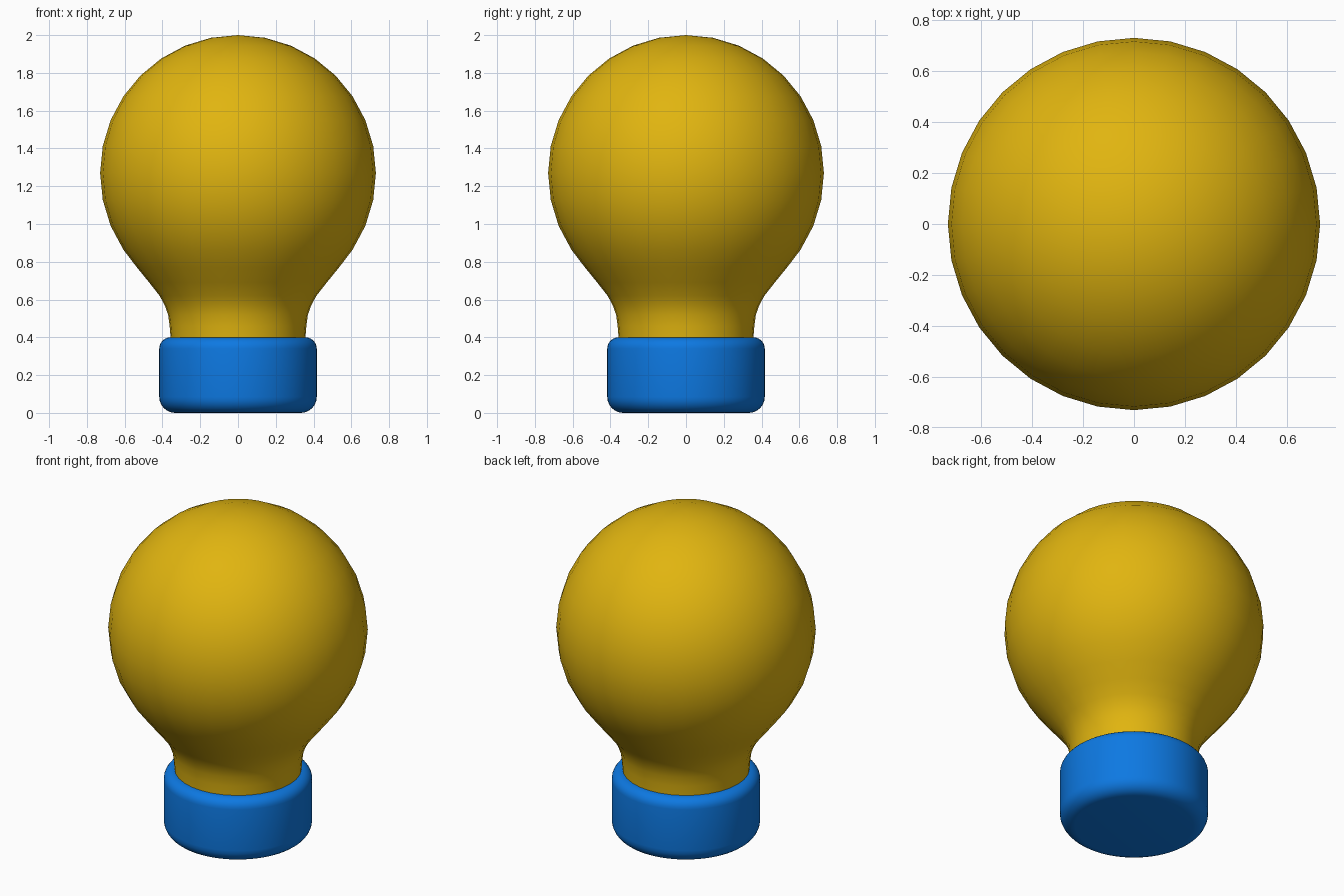
import bpy, bmesh
from math import sin, cos, pi, radians

cube = bpy.data.objects.get("Cube")
if cube:
    bpy.data.objects.remove(cube, do_unlink=True)


def material(name, rgb):
    mat = bpy.data.materials.new(name)
    mat.use_nodes = True
    mat.diffuse_color = (*rgb, 1)
    bsdf = mat.node_tree.nodes["Principled BSDF"]
    bsdf.inputs["Base Color"].default_value = (*rgb, 1)
    bsdf.inputs["Roughness"].default_value = 0.6
    return mat


def lathe(name, profile, segments, mat, sharp_angle):
    """Spin an (r, z) profile, listed bottom to top, into a closed solid."""
    bm = bmesh.new()
    rings = []
    for r, z in profile:
        count = 1 if r < 1e-5 else segments
        rings.append([bm.verts.new((r * cos(2 * pi * i / segments),
                                    r * sin(2 * pi * i / segments), z))
                      for i in range(count)])
    for low, high in zip(rings, rings[1:]):
        for i in range(segments):
            j = (i + 1) % segments
            if len(high) == 1:
                bm.faces.new((low[i], low[j], high[0]))
            else:
                bm.faces.new((low[i], low[j], high[j], high[i]))
    # Flat caps on open ends
    bm.faces.new(rings[0][::-1])
    if len(rings[-1]) > 1:
        bm.faces.new(rings[-1])
    mesh = bpy.data.meshes.new(name)
    bm.to_mesh(mesh)
    bm.free()
    mesh.materials.append(mat)
    obj = bpy.data.objects.new(name, mesh)
    bpy.context.collection.objects.link(obj)
    bpy.ops.object.select_all(action="DESELECT")
    obj.select_set(True)
    bpy.context.view_layer.objects.active = obj
    bpy.ops.object.shade_smooth_by_angle(angle=radians(sharp_angle))
    return obj


def arc(cr, cz, radius, start, end, steps):
    """Points on a circular arc in the (r, z) plane, angles in degrees."""
    angles = [radians(start + (end - start) * k / steps) for k in range(steps + 1)]
    return [(cr + radius * cos(a), cz + radius * sin(a)) for a in angles]


yellow = material("bulb yellow", (0.75, 0.46, 0.005))
blue = material("base blue", (0.004, 0.19, 0.76))

# Globe flowing down into a flared neck
neck = [(0.355, 0.36), (0.357, 0.4), (0.362, 0.46), (0.37, 0.52), (0.388, 0.57),
        (0.415, 0.62), (0.47, 0.69), (0.535, 0.77)]
globe = arc(0, 1.27, 0.73, -33.75, 90, 11)
lathe("bulb_globe", neck + globe, 32, yellow, 60)

# Round base with softened rims
rims = arc(0.332, 0.085, 0.085, -90, 0, 6) + arc(0.357, 0.34, 0.06, 0, 90, 6)
lathe("bulb_base", rims, 64, blue, 40)
